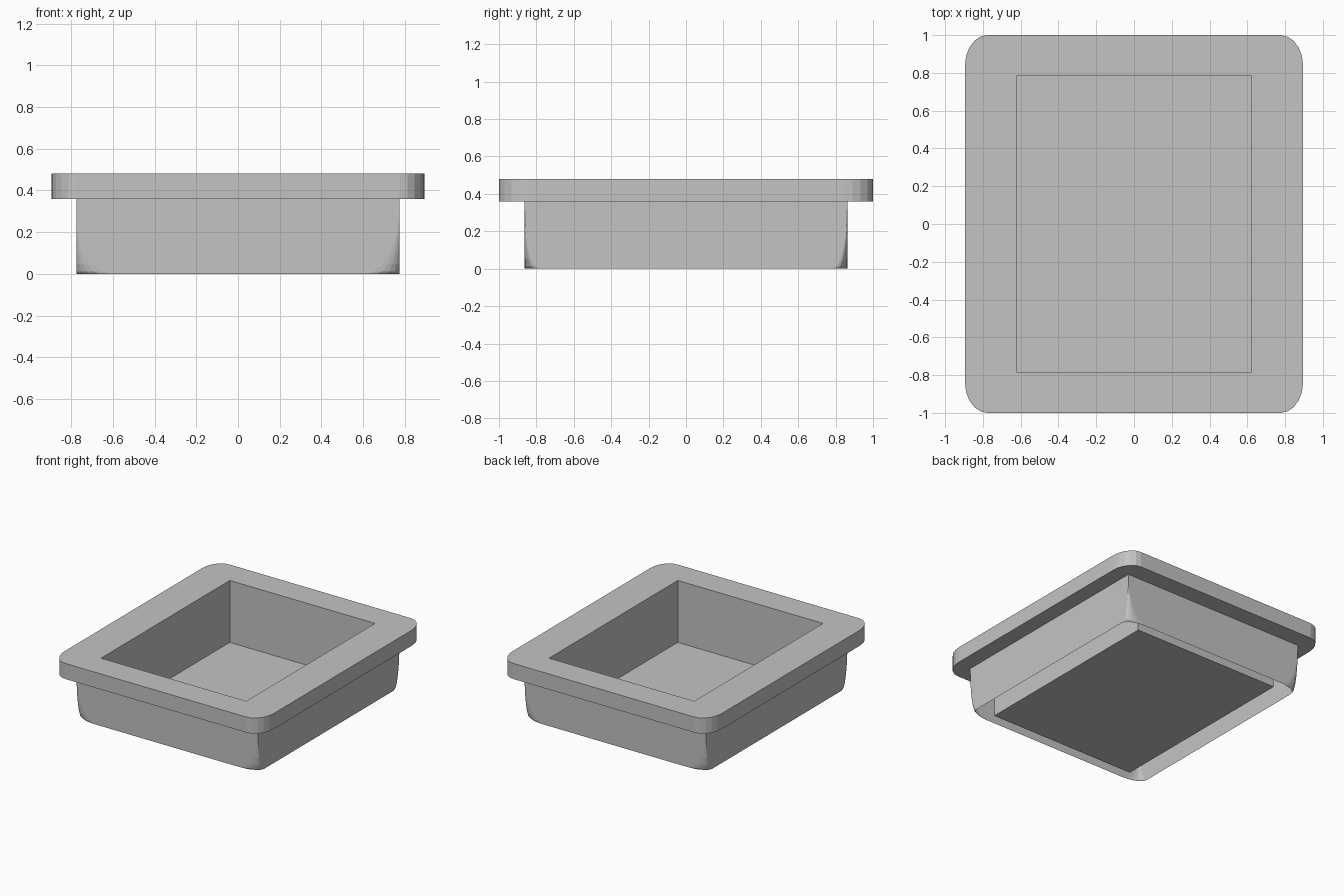
import bpy, bmesh
from math import sin, cos, pi, radians

cube = bpy.data.objects.get("Cube")
if cube:
    bpy.data.objects.remove(cube, do_unlink=True)

# One plain grey for the whole tray
grey = bpy.data.materials.new("plain_grey")
grey.use_nodes = True
grey.diffuse_color = (0.55, 0.55, 0.55, 1)
grey.node_tree.nodes["Principled BSDF"].inputs["Base Color"].default_value = grey.diffuse_color

STEPS = 5  # facets per rounded corner


def outline(hx, hy, rx, ry):
    """Rectangle with elliptical corners, counter-clockwise."""
    pts = []
    for corner, (sx, sy) in enumerate([(1, 1), (-1, 1), (-1, -1), (1, -1)]):
        for i in range(STEPS + 1):
            a = (corner + i / STEPS) * pi / 2
            pts.append((sx * (hx - rx) + rx * cos(a), sy * (hy - ry) + ry * sin(a)))
    return pts


def loft(name, sections, cap=False):
    """Skin a stack of (hx, hy, rx, ry, z) sections."""
    bm = bmesh.new()
    rings = [[bm.verts.new((x, y, z)) for x, y in outline(hx, hy, rx, ry)]
             for hx, hy, rx, ry, z in sections]
    for low, high in zip(rings, rings[1:]):
        for i in range(len(low)):
            j = (i + 1) % len(low)
            bm.faces.new((low[i], low[j], high[j], high[i]))
    if cap:
        bm.faces.new(rings[0][::-1])
    bmesh.ops.remove_doubles(bm, verts=bm.verts, dist=0.0002)
    mesh = bpy.data.meshes.new(name)
    bm.to_mesh(mesh)
    bm.free()
    mesh.materials.append(grey)
    obj = bpy.data.objects.new(name, mesh)
    bpy.context.collection.objects.link(obj)
    return obj


TOP, LIP = 0.48, 0.36
OPENING = (0.62, 0.785, 0, 0)
RIM = (0.895, 1.0, 0.12, 0.16)

# Flat rim around the opening
loft("rim", [(*OPENING, LIP), (*RIM, LIP), (*RIM, TOP), (*OPENING, TOP)])

# Inner basin with a flat floor
loft("basin", [(*OPENING, 0.002), (*OPENING, TOP)], cap=True)

# Outer skirt, open below, whose corners round off towards the bottom
skirt = []
for k in range(7):
    a = radians(90 * k / 6)
    f = 1 - sin(a)
    skirt.append((0.775, 0.863, 0.16 * f, 0.075 * f, LIP * (1 - cos(a))))
loft("skirt", skirt)
